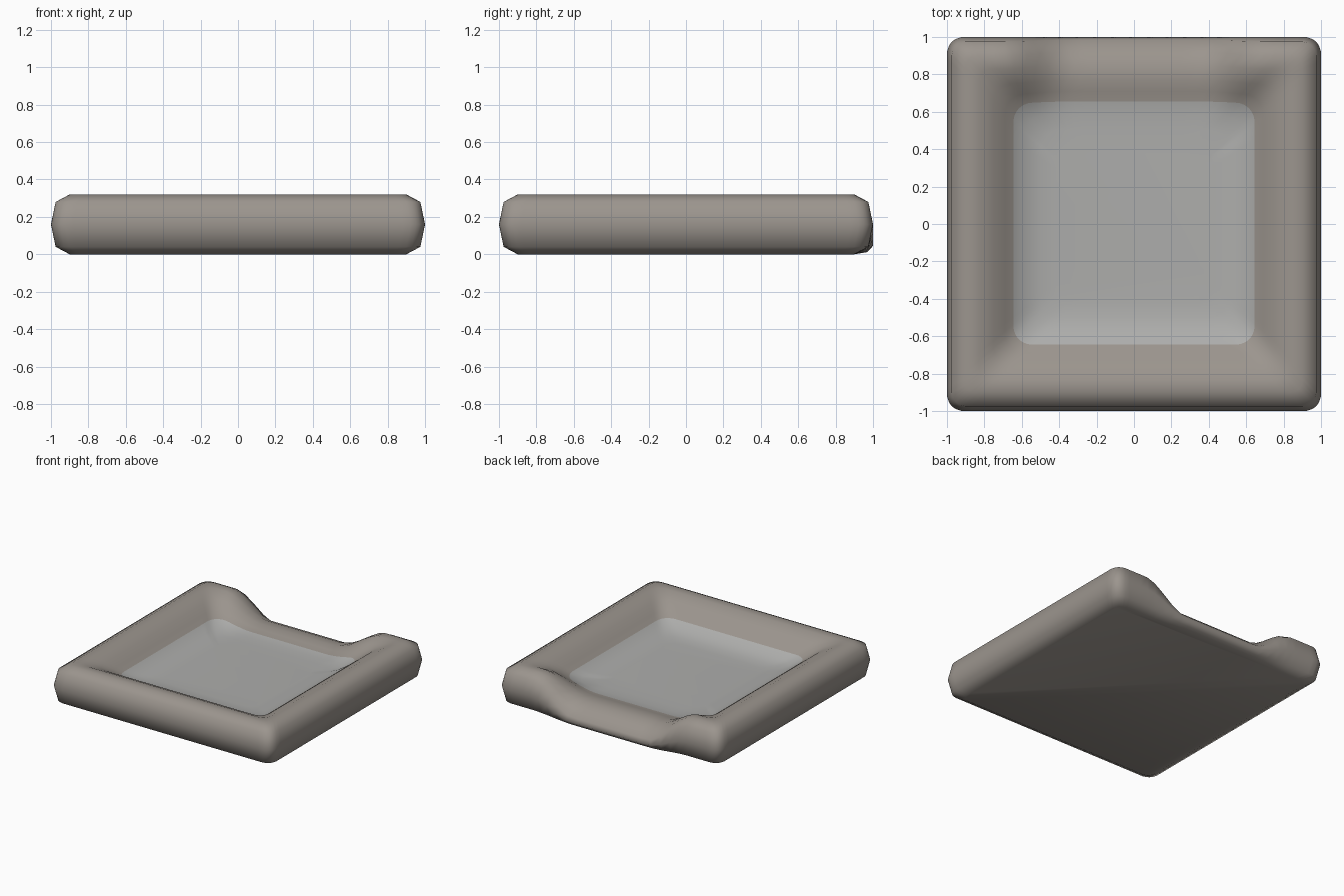
import bpy, bmesh, math
from mathutils import Vector

if "Cube" in bpy.data.objects:
    bpy.data.objects.remove(bpy.data.objects["Cube"])

# (half size, height, corner radius) from bottom edge, over the rim, into the basin
RIM = [(0.90, 0.0, 0.06), (0.975, 0.04, 0.08), (1.0, 0.16, 0.09), (0.975, 0.28, 0.08),
       (0.90, 0.32, 0.06), (0.83, 0.317, 0.07), (0.75, 0.28, 0.09), (0.69, 0.235, 0.10),
       (0.645, 0.20, 0.10), (0.58, 0.162, 0.10), (0.50, 0.142, 0.10), (0.42, 0.137, 0.10)]
# (y, height) of the lowered spout section at the middle of the back
LIP = [(0.90, 0.0), (0.97, 0.012), (1.0, 0.045), (0.985, 0.08),
       (0.92, 0.135), (0.85, 0.165), (0.77, 0.170), (0.71, 0.158),
       (0.655, 0.146), (0.58, 0.139), (0.50, 0.137), (0.42, 0.137)]
BASIN_RING = 8  # the pale basin surface starts at this ring
N = 32          # points per side


def lip_weight(x):
    t = min(max((0.70 - abs(x)) / 0.36, 0), 1)
    return t * t * (3 - 2 * t)


def ring(half, z, corner, lip):
    pts = []
    for side in range(4):
        a = side * math.pi / 2
        for i in range(N):
            # walk counter-clockwise, denser towards the corners
            t = math.sin((1 - 2 * i / N) * math.pi / 2) * half
            x = t * math.cos(a) - half * math.sin(a)
            y = t * math.sin(a) + half * math.cos(a)
            # round the corners of the square
            k = half - corner
            q = Vector((min(max(x, -k), k), min(max(y, -k), k)))
            d = Vector((x, y)) - q
            p = q + d.normalized() * corner
            height = z
            # blend the back side down into the spout
            if p.y > half - corner:
                w = lip_weight(p.x)
                p.y += (lip[0] - half) * w
                height += (lip[1] - z) * w
            pts.append((p.x, p.y, height))
    return pts


def material(name, colour):
    mat = bpy.data.materials.new(name)
    mat.diffuse_color = colour
    mat.use_nodes = True
    mat.node_tree.nodes["Principled BSDF"].inputs["Base Color"].default_value = mat.diffuse_color
    return mat


# Tray: rounded rim with a lowered spout at the back, shallow pale basin inside
bm = bmesh.new()
rings = [[bm.verts.new(p) for p in ring(*r, l)] for r, l in zip(RIM, LIP)]
for level, (a, b) in enumerate(zip(rings, rings[1:])):
    for i in range(len(a)):
        j = (i + 1) % len(a)
        f = bm.faces.new((a[i], a[j], b[j], b[i]))
        f.material_index = 1 if level >= BASIN_RING else 0
bm.faces.new(rings[0])
bm.faces.new(rings[-1]).material_index = 1
bmesh.ops.recalc_face_normals(bm, faces=bm.faces)
mesh = bpy.data.meshes.new("tray")
bm.to_mesh(mesh)
bm.free()
mesh.materials.append(material("warm_grey", (0.33, 0.30, 0.27, 1)))
mesh.materials.append(material("pale_grey", (0.42, 0.42, 0.41, 1)))
tray = bpy.data.objects.new("tray", mesh)
bpy.context.collection.objects.link(tray)
bpy.context.view_layer.objects.active = tray
tray.select_set(True)
bpy.ops.object.shade_smooth_by_angle(angle=math.radians(70))
